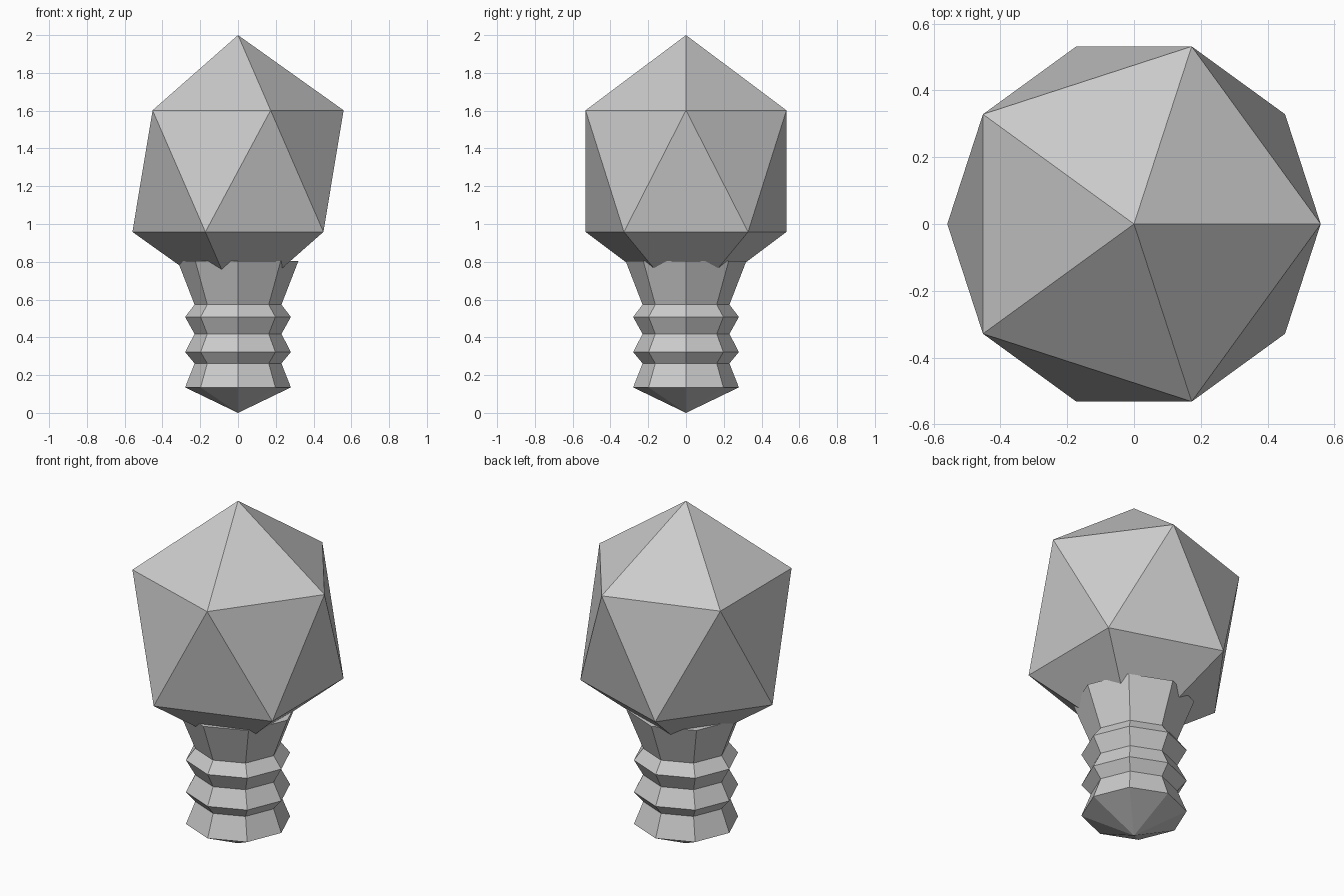
import bpy, bmesh
from math import cos, sin, pi

cube = bpy.data.objects.get("Cube")
if cube:
    bpy.data.objects.remove(cube, do_unlink=True)

grey = bpy.data.materials.new("plain grey")
grey.use_nodes = True
colour = (0.6, 0.6, 0.6, 1)
grey.diffuse_color = colour
grey.node_tree.nodes["Principled BSDF"].inputs["Base Color"].default_value = colour


def add_part(name, bm):
    bmesh.ops.recalc_face_normals(bm, faces=bm.faces)
    mesh = bpy.data.meshes.new(name)
    bm.to_mesh(mesh)
    bm.free()
    mesh.materials.append(grey)
    part = bpy.data.objects.new(name, mesh)
    bpy.context.collection.objects.link(part)
    return part


# Faceted bulb: a slightly tall icosahedron
bm = bmesh.new()
bmesh.ops.create_icosphere(bm, subdivisions=1, radius=1)
bmesh.ops.scale(bm, vec=(0.625, 0.625, 0.72), verts=bm.verts)
bmesh.ops.translate(bm, vec=(0, 0, 1.28), verts=bm.verts)
add_part("bulb", bm)

# Ridged screw base: an eight-sided lathe with a pointed foot and closed top
SIDES = 8
profile = [(0.28, 0.135), (0.23, 0.262), (0.28, 0.322), (0.23, 0.418),
           (0.28, 0.508), (0.23, 0.573), (0.32, 0.805)]
bm = bmesh.new()
rings = [[bm.verts.new((r * cos(2 * pi * i / SIDES), r * sin(2 * pi * i / SIDES), z))
          for i in range(SIDES)] for r, z in profile]
tip = bm.verts.new((0, 0, 0))
for i in range(SIDES):
    j = (i + 1) % SIDES
    bm.faces.new((tip, rings[0][j], rings[0][i]))
    for low, high in zip(rings, rings[1:]):
        bm.faces.new((low[i], low[j], high[j], high[i]))
bm.faces.new(rings[-1])
add_part("screw_base", bm)
